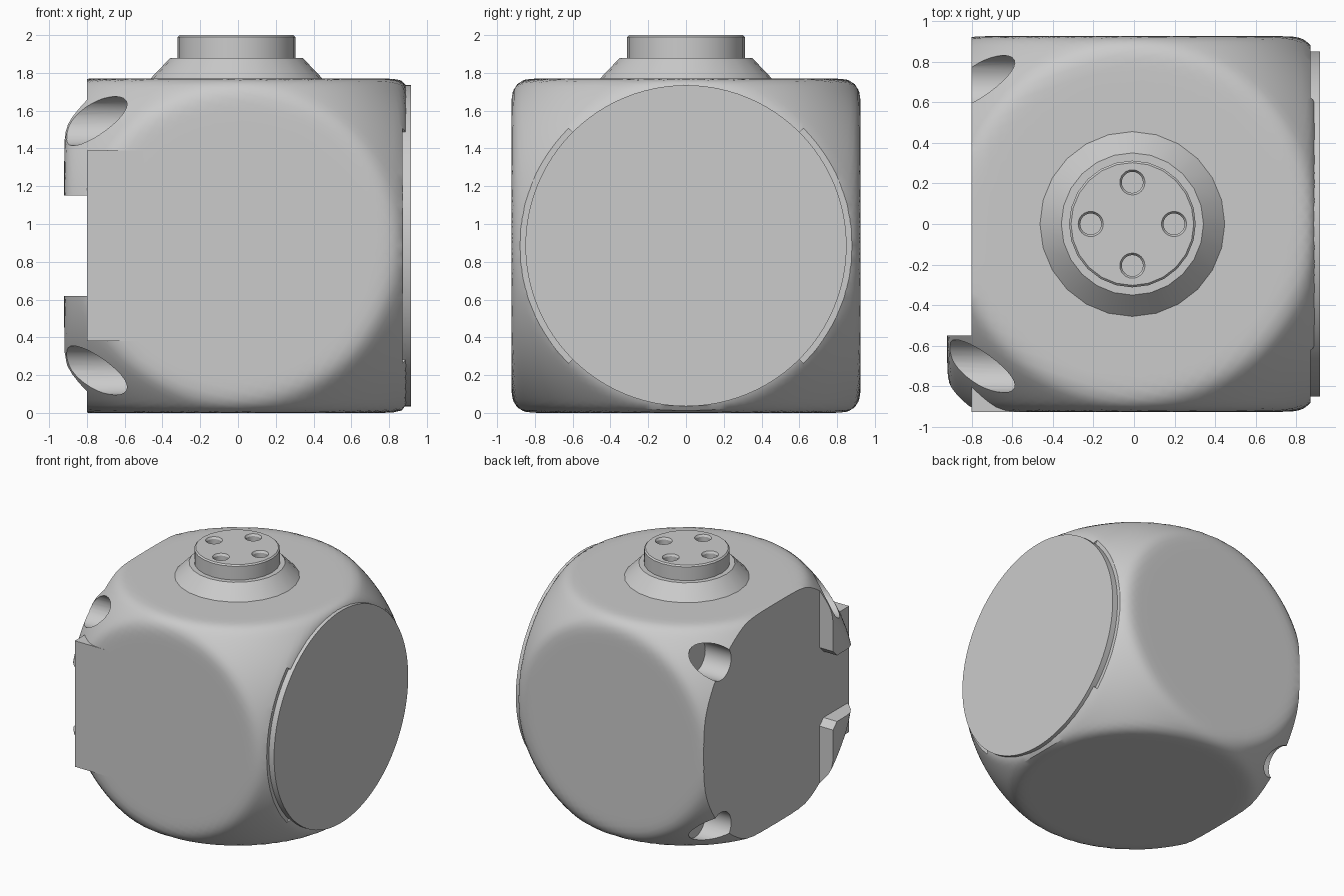
import bpy, bmesh
from math import sin, cos, pi, radians
from mathutils import Vector

if "Cube" in bpy.data.objects:
    bpy.data.objects.remove(bpy.data.objects["Cube"])

MID = 0.885          # height of the body centre
RADIUS = 1.24        # sphere that rounds the cube
SOFT = 70            # higher gives crisper rims


def finish(name, bm):
    bmesh.ops.recalc_face_normals(bm, faces=bm.faces)
    mesh = bpy.data.meshes.new(name)
    bm.to_mesh(mesh)
    bm.free()
    obj = bpy.data.objects.new(name, mesh)
    bpy.context.collection.objects.link(obj)
    return obj


def prism(name, outline, x0, x1):
    """Extrude an outline of (y, z) points along x."""
    bm = bmesh.new()
    face = bm.faces.new([bm.verts.new((x0, y, z)) for y, z in outline])
    out = bmesh.ops.extrude_face_region(bm, geom=[face])
    top = [v for v in out["geom"] if isinstance(v, bmesh.types.BMVert)]
    bmesh.ops.translate(bm, verts=top, vec=(x1 - x0, 0, 0))
    return finish(name, bm)


def arc(y, z, r, start, end, steps):
    angles = [start + (end - start) * i / steps for i in range(steps + 1)]
    return [(y + r * cos(a), z + r * sin(a)) for a in angles]


def circle(y, z, r, sides):
    return arc(y, z, r, 0, 2 * pi, sides)[:-1]


def lathe(name, profile, sides, x=0, y=0):
    """Spin (radius, z) points about a vertical axis."""
    bm = bmesh.new()
    verts = [bm.verts.new((r, 0, z)) for r, z in profile]
    edges = [bm.edges.new(pair) for pair in zip(verts, verts[1:])]
    bmesh.ops.spin(bm, geom=verts + edges, cent=(0, 0, 0), axis=(0, 0, 1),
                   angle=2 * pi, steps=sides)
    bmesh.ops.remove_doubles(bm, verts=bm.verts, dist=0.0005)
    bmesh.ops.translate(bm, verts=bm.verts, vec=(x, y, 0))
    return finish(name, bm)


def cut(obj, cutter):
    cutter.hide_render = True
    mod = obj.modifiers.new("cut", 'BOOLEAN')
    mod.operation, mod.solver, mod.object = 'DIFFERENCE', 'EXACT', cutter
    bpy.context.view_layer.objects.active = obj
    bpy.ops.object.modifier_apply(modifier=mod.name)
    bpy.data.objects.remove(cutter)


def smooth(obj):
    bpy.ops.object.select_all(action='DESELECT')
    obj.select_set(True)
    bpy.context.view_layer.objects.active = obj
    bpy.ops.object.shade_smooth_by_angle(angle=radians(28))


# Body: a cube blended softly with a sphere
bm = bmesh.new()
bmesh.ops.create_icosphere(bm, subdivisions=6, radius=1)
for v in bm.verts:
    d = v.co.normalized()
    half = Vector((0.9 if d.x > 0 else 0.92, 0.925, MID))
    total = RADIUS ** -SOFT + sum((abs(d[i]) / half[i]) ** SOFT for i in range(3))
    v.co = d * total ** (-1 / SOFT) + Vector((0, 0, MID))
body = finish("body", bm)

# Flat side, leaving a raised tab at each front corner
slot = 0.265
inner = -0.55
ch = 0.05
upper = [(-2, slot), (inner - ch, slot), (inner, slot + ch), (inner, 2)]
outline = upper + [(2, 2), (2, -2)] + [(y, -z) for y, z in reversed(upper)]
cut(body, prism("side_cutter", [(y, z + MID) for y, z in outline], -2, -0.8))

# Screw bores in the four corners of the flat side
for sy in (-1, 1):
    for sz in (-1, 1):
        cut(body, prism("bore_cutter", circle(sy * 0.7, MID + sz * 0.66, 0.13, 32),
                        -1.5, -0.57))

# Grip ledges beside the round cover
for mid_angle in (0, pi):
    a, b = mid_angle - pi / 4, mid_angle + pi / 4
    outline = arc(0, MID, 0.85, a, b, 24) + arc(0, MID, 0.895, b, a, 24)
    cut(body, prism("ledge_cutter", outline, 0.87, 1.2))
smooth(body)

# Round cover on the opposite side
smooth(prism("side_cover", circle(0, MID, 0.85, 96), 0.8, 0.915))

# Plate that squares off the front edge between the tabs
prism("front_plate", [(-0.925, 0.38), (-0.925, 1.39), (-0.7, 1.39), (-0.7, 0.38)],
      -0.8, -0.5)

# Flared neck with a round plug on top
neck_x = -0.008
neck = lathe("neck", [(0, 1.7), (0.455, 1.7), (0.455, 1.77), (0.35, 1.88),
                      (0.312, 1.88), (0.312, 1.99), (0.302, 2), (0, 2)], 24, neck_x)
hole = [(0, 1.93), (0.052, 1.93), (0.052, 1.985), (0.062, 2), (0.062, 2.1), (0, 2.1)]
for i in range(4):
    a = i * pi / 2
    cut(neck, lathe("hole_cutter", hole, 24, neck_x + 0.205 * cos(a), 0.205 * sin(a)))
smooth(neck)
